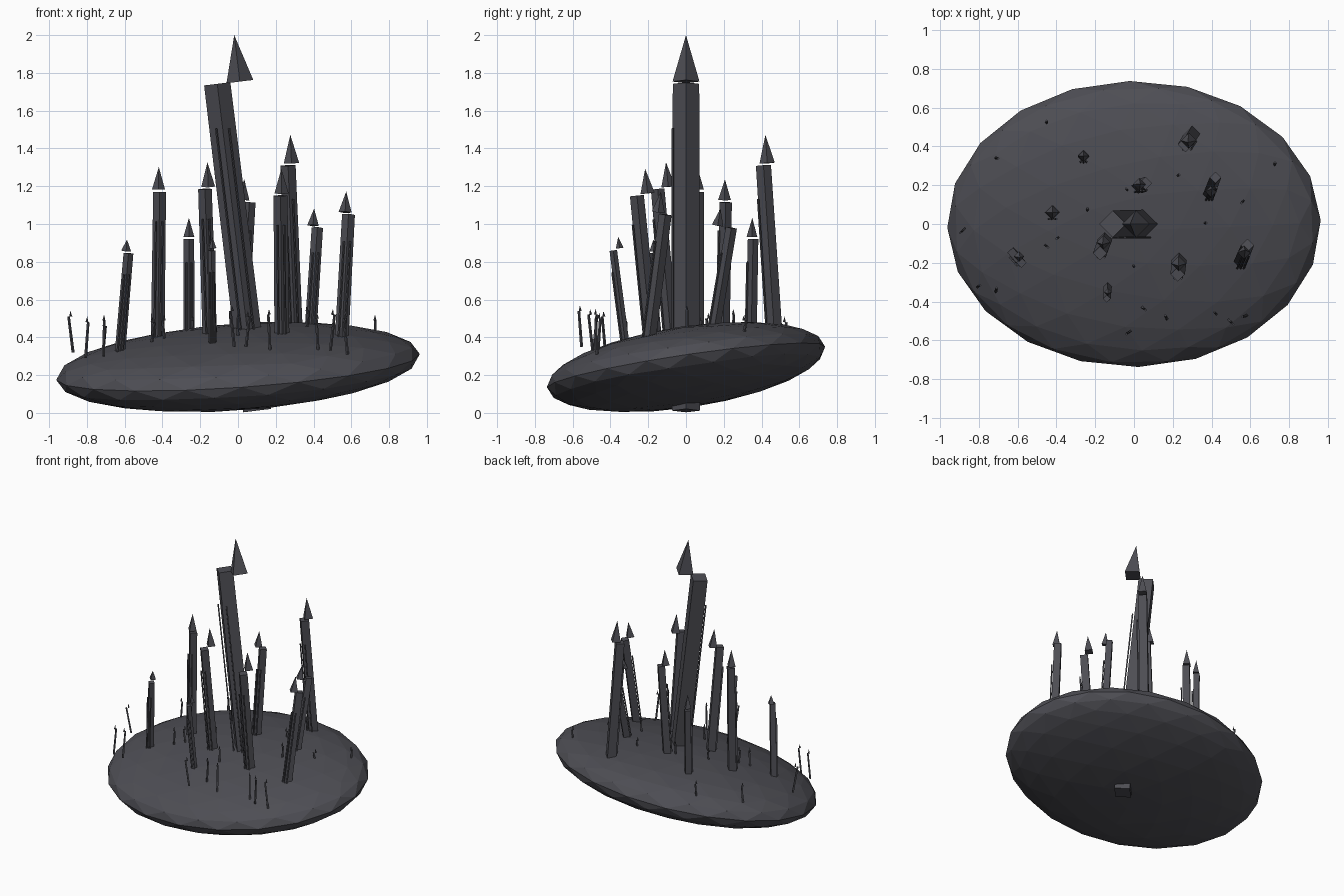
import bpy, math
from mathutils import Vector, Matrix

stone = bpy.data.materials.new("dark_stone")
stone.diffuse_color = (0.075, 0.075, 0.088, 1)


def finish(name):
    ob = bpy.context.object
    ob.name = name
    ob.data.materials.append(stone)
    return ob


def prism(name, base, top, r_base, r_top, sides=4):
    """Tapered prism between two points, corners on its local axes."""
    base, top = Vector(base), Vector(top)
    axis = top - base
    bpy.ops.mesh.primitive_cone_add(vertices=sides, radius1=r_base, radius2=r_top,
                                    depth=axis.length)
    ob = finish(name)
    turn = Vector((0, 0, 1)).rotation_difference(axis).to_matrix().to_4x4()
    ob.matrix_world = Matrix.Translation((base + top) / 2) @ turn
    return ob


def tower(top, slope, r, r_base, bottom, cap, cap_h):
    """Leaning shaft, offset spire cap and three thin ribs on the front."""
    top = Vector(top)
    lean = Vector((slope[0], slope[1], 1))
    at = lambda z: top + lean * (z - top.z)
    prism("tower_shaft", at(bottom), top, r_base, r)
    start = Vector((cap[0], cap[1], top.z)) - lean * cap_h / 2
    start.z = top.z + 0.012
    prism("tower_spire", start, start + lean * cap_h, r * 1.02, 0)
    rib_top = top.z * 0.865
    for k in (-0.5, 0, 0.5):
        off = Vector((k * r, -r, 0))
        prism("tower_rib", at(max(bottom, 0.3)) + off, at(rib_top) + off, 0.006, 0.006)


# Floating rock base
bpy.ops.mesh.primitive_ico_sphere_add(subdivisions=3, radius=1)
rock = finish("rock_base")
rock.scale = (0.965, 0.745, 0.206)
rock.rotation_euler = (0.145, -0.071, 0.02)
rock.location = (0, 0, 0.243)

# Central tower
tower((-0.11, 0, 1.742), (-0.122, 0), 0.07, 0.075, 0.012, (-0.005, 0), 0.246)

# Surrounding towers: shaft top, lean, radius, spire centre, spire height
towers = [
    ((-0.415, 0.06, 1.17), (0.013, 0.0), 0.034, (-0.42, 0.06), 0.12),
    ((-0.58, -0.20, 0.845), (0.085, -0.10), 0.026, (-0.59, -0.17), 0.06),
    ((-0.26, 0.355, 0.92), (0.0, 0.02), 0.028, (-0.26, 0.35), 0.10),
    ((-0.175, -0.15, 1.185), (-0.033, -0.09), 0.036, (-0.16, -0.10), 0.13),
    ((-0.14, -0.385, 0.86), (-0.01, -0.13), 0.02, (-0.135, -0.355), 0.06),
    ((0.225, -0.26, 1.15), (-0.01, -0.10), 0.037, (0.23, -0.21), 0.13),
    ((0.585, -0.11, 1.05), (0.055, 0.13), 0.034, (0.57, -0.14), 0.11),
    ((0.42, 0.24, 0.98), (0.065, 0.17), 0.03, (0.40, 0.175), 0.09),
    ((0.265, 0.41, 1.31), (-0.04, -0.065), 0.04, (0.28, 0.425), 0.15),
    ((0.06, 0.21, 1.115), (0.06, 0.02), 0.033, (0.03, 0.205), 0.11),
]
for top, slope, r, cap, cap_h in towers:
    tower(top, slope, r, r * 1.08, 0.25, cap, cap_h)

# Small spikes scattered over the rock: position and shaft top
spikes = [
    (-0.45, 0.52, 0.48), (-0.71, 0.34, 0.46), (-0.885, -0.035, 0.51),
    (-0.80, -0.32, 0.48), (-0.71, -0.34, 0.49), (-0.03, -0.56, 0.54),
    (0.05, -0.435, 0.51), (0.165, -0.48, 0.52), (0.42, -0.46, 0.50),
    (0.50, -0.505, 0.52), (0.57, -0.475, 0.50), (0.725, 0.305, 0.49),
    (0.365, 0.005, 0.54), (0.565, 0.12, 0.50), (0.225, 0.25, 0.52),
    (-0.24, 0.07, 0.49), (-0.39, -0.07, 0.49), (-0.455, -0.11, 0.48),
    (-0.035, 0.175, 0.53), (0.0, -0.22, 0.50),
]
for i, (x, y, z) in enumerate(spikes):
    dx, dy = 0.012 * math.sin(i * 2.3), 0.012 * math.cos(i * 1.7)
    prism("spike_shaft", (x - dx, y - dy, z - 0.19), (x + dx, y + dy, z), 0.008, 0.007)
    prism("spike_tip", (x, y, z), (x + dx / 4, y + dy / 4, z + 0.03), 0.008, 0)
